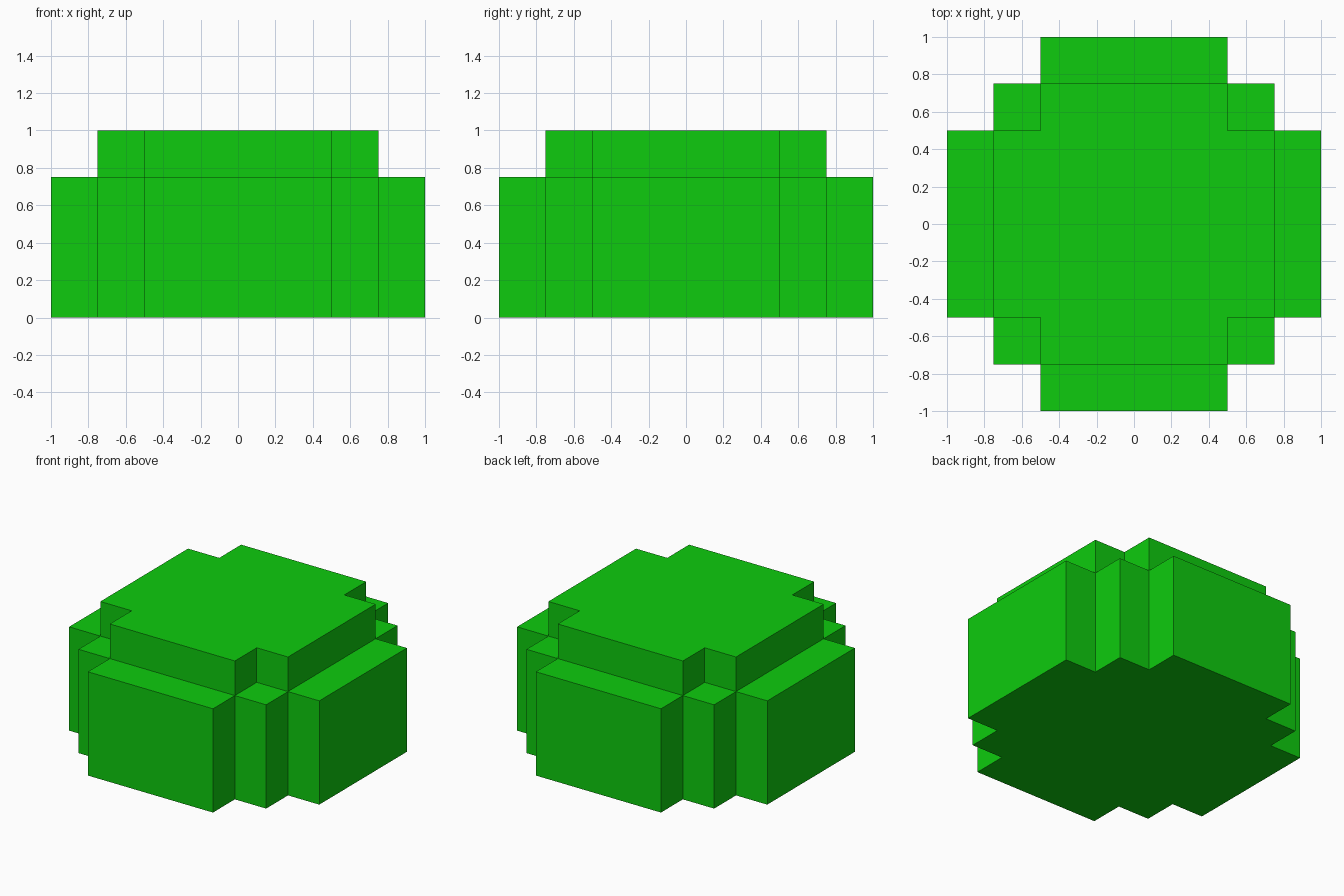
import bpy
import bmesh

if "Cube" in bpy.data.objects:
    bpy.data.objects.remove(bpy.data.objects["Cube"])

# Single leaf green used by the whole bush
leaf_green = bpy.data.materials.new("leaf green")
leaf_green.diffuse_color = (0.0044, 0.60, 0.0044, 1.0)
leaf_green.use_nodes = True
leaf_green.node_tree.nodes["Principled BSDF"].inputs["Base Color"].default_value = leaf_green.diffuse_color


def stepped_block(name, corner, z0, z1, bottom_cap):
    """Extrude a stepped outline made by turning one corner four times."""
    outline, pts = [], corner
    for _ in range(4):
        outline += pts
        pts = [(-y, x) for x, y in pts]
    bm = bmesh.new()
    low = [bm.verts.new((x, y, z0)) for x, y in outline]
    high = [bm.verts.new((x, y, z1)) for x, y in outline]
    n = len(outline)
    for i in range(n):
        j = (i + 1) % n
        bm.faces.new((low[i], low[j], high[j], high[i]))
    bm.faces.new(high)
    if bottom_cap:
        bm.faces.new(low[::-1])
    mesh = bpy.data.meshes.new(name)
    bm.to_mesh(mesh)
    bm.free()
    mesh.materials.append(leaf_green)
    obj = bpy.data.objects.new(name, mesh)
    bpy.context.collection.objects.link(obj)
    return obj


# Wide lower layer with two steps at each corner
stepped_block("lower_foliage",
              [(1, 0.5), (0.75, 0.5), (0.75, 0.75), (0.5, 0.75), (0.5, 1)],
              0, 0.75, True)

# Smaller cross-shaped cap, open underneath where it rests on the lower layer
stepped_block("upper_foliage",
              [(0.75, 0.5), (0.5, 0.5), (0.5, 0.75)],
              0.75, 1, False)
